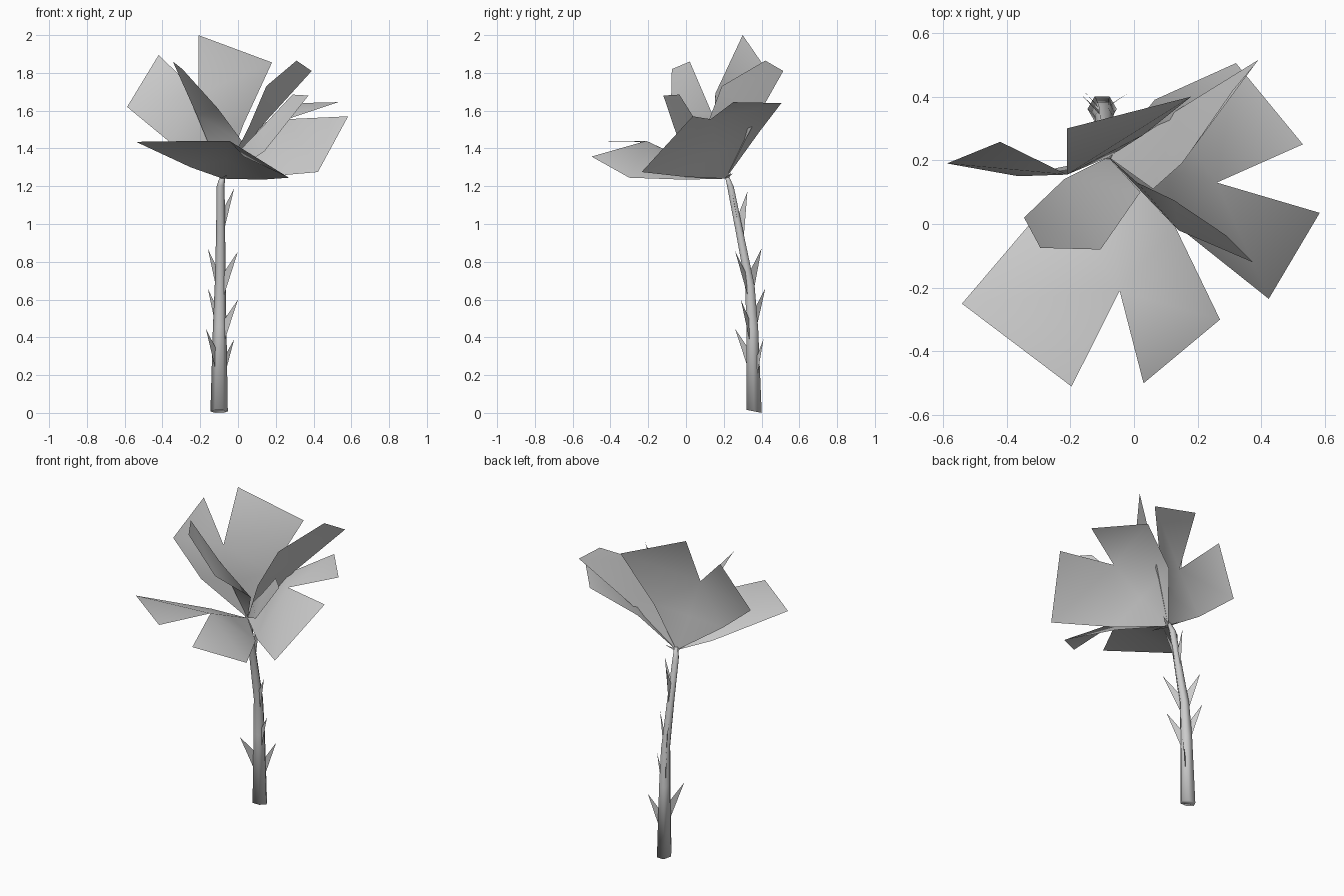
import bpy, bmesh, math
from mathutils import Vector

if "Cube" in bpy.data.objects:
    bpy.data.objects.remove(bpy.data.objects["Cube"])

BASE = Vector((-0.08, 0.21, 1.24))   # where every petal meets the stem


def make(name, verts, faces, smooth=True):
    me = bpy.data.meshes.new(name)
    me.from_pydata([tuple(v) for v in verts], [], faces)
    bm = bmesh.new()
    bm.from_mesh(me)
    bmesh.ops.recalc_face_normals(bm, faces=bm.faces)
    bm.to_mesh(me)
    bm.free()
    if smooth:
        me.shade_smooth()
    ob = bpy.data.objects.new(name, me)
    bpy.context.collection.objects.link(ob)
    return ob


def outer_petal(name, mid_l, corner_l, tip_l, notch, tip_r, corner_r, mid_r, lift):
    # two lobes split by a notch, with a folded middle row
    mid = BASE.lerp(Vector(notch), 0.5) + Vector((0, 0, lift))
    v = [BASE, mid_l, mid, mid_r, corner_l, tip_l, notch, tip_r, corner_r]
    make(name, v, [(0, 2, 1), (0, 3, 2), (4, 6, 5), (1, 6, 4), (1, 2, 6),
                   (8, 7, 6), (3, 8, 6), (3, 6, 2)])


def inner_petal(name, low_l, mid_l, tip_l, tip_r, mid_r):
    v = [BASE, low_l, mid_l, tip_l, tip_r, mid_r]
    make(name, v, [(0, 1, 5), (1, 2, 5), (2, 3, 4, 5)])


# Large notched petals
outer_petal("front_petal", (-0.25, 0.09, 1.30), (-0.54, -0.25, 1.435),
            (-0.196, -0.51, 1.44), (-0.045, -0.21, 1.44), (0.03, -0.50, 1.357),
            (0.27, -0.30, 1.245), (0.13, -0.01, 1.235), 0.0)
outer_petal("right_petal", (0.14, -0.01, 1.25), (0.423, -0.235, 1.275),
            (0.583, 0.035, 1.57), (0.26, 0.13, 1.555), (0.53, 0.25, 1.645),
            (0.32, 0.505, 1.64), (0.065, 0.39, 1.49), -0.02)
outer_petal("back_petal", (0.03, 0.28, 1.53), (0.18, 0.40, 1.855),
            (-0.21, 0.30, 2.0), (-0.21, 0.155, 1.69), (-0.42, 0.258, 1.895),
            (-0.587, 0.19, 1.62), (-0.363, 0.15, 1.435), 0.0)

# Narrow upright petals
inner_petal("inner_left_petal", (0.02, 0.10, 1.44), (-0.105, -0.08, 1.61),
            (-0.294, -0.075, 1.82), (-0.345, 0.02, 1.86), (-0.22, 0.14, 1.58))
inner_petal("inner_back_petal", (0.06, 0.11, 1.52), (0.15, 0.19, 1.73),
            (0.31, 0.42, 1.865), (0.39, 0.515, 1.81), (0.14, 0.36, 1.535))
inner_petal("inner_right_petal", (0.01, 0.13, 1.39), (0.125, 0.075, 1.51),
            (0.288, -0.035, 1.685), (0.373, -0.12, 1.68), (0.14, -0.02, 1.385))

# Stem: six-sided tapering tube along a bent path (x, y, z, radius)
PATH = [(-0.10, 0.361, 0.01, 0.046), (-0.097, 0.351, 0.45, 0.036),
        (-0.094, 0.338, 0.68, 0.029), (-0.092, 0.285, 0.95, 0.024),
        (-0.092, 0.235, 1.2, 0.021), (-0.08, 0.215, 1.26, 0.012)]
N = 6
verts, faces = [], []
for x, y, z, r in PATH:
    for k in range(N):
        a = 2 * math.pi * k / N
        tilt = -0.2 * r * math.sin(a)
        verts.append((x + r * math.cos(a), y + r * math.sin(a), z + tilt))
for i in range(len(PATH) - 1):
    for k in range(N):
        j = (k + 1) % N
        faces.append((i * N + k, i * N + j, (i + 1) * N + j, (i + 1) * N + k))
faces += [tuple(range(N))[::-1], tuple(range((len(PATH) - 1) * N, len(PATH) * N))]
stem = make("stem", verts, faces)


def stem_at(z):
    for a, b in zip(PATH, PATH[1:]):
        if a[2] <= z <= b[2]:
            t = (z - a[2]) / (b[2] - a[2])
            return Vector(a[:3]).lerp(Vector(b[:3]), t)
    return Vector(PATH[0][:3])


# Thorns: flat triangles standing off the stem
TIPS = [(-0.02, 0.24, 1.19), (-0.09, 0.325, 1.17), (0.0, 0.26, 0.855),
        (-0.16, 0.40, 0.87), (-0.16, 0.42, 0.66), (0.0, 0.29, 0.60),
        (-0.17, 0.26, 0.445), (-0.02, 0.41, 0.39)]
for i, tip in enumerate(TIPS):
    tip = Vector(tip)
    make(f"thorn_{i + 1}", [tip, stem_at(tip.z - 0.14), stem_at(tip.z - 0.30)],
         [(0, 1, 2)], smooth=False)

# Small sepals under the flower
for i, tip in enumerate([(-0.06, 0.08, 1.26), (-0.02, 0.24, 1.27), (-0.13, 0.25, 1.27)]):
    d = Vector(tip) - BASE
    side = Vector((-d.y, d.x, 0)).normalized() * 0.015
    make(f"sepal_{i + 1}", [BASE - side, BASE + side, tip], [(0, 1, 2)], smooth=False)

# Rest the stem exactly on the ground
low = min(v.co.z for v in stem.data.vertices)
for v in stem.data.vertices[:N]:
    v.co.z -= low
